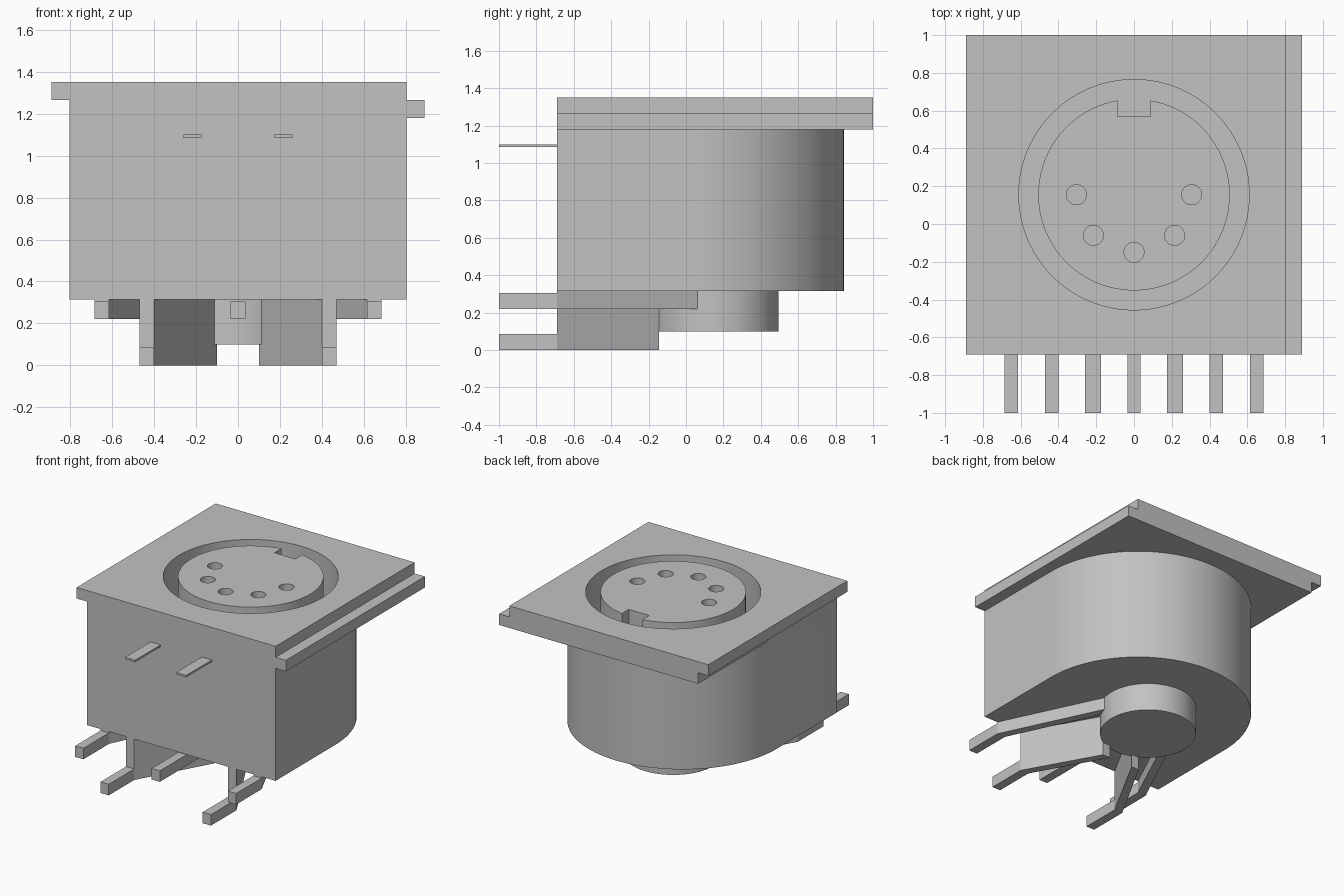
import bpy
import bmesh
from math import pi, sin, cos, asin, radians
from mathutils import Vector

old = bpy.data.objects.get("Cube")
if old:
    bpy.data.objects.remove(old, do_unlink=True)

grey = bpy.data.materials.new("plain grey")
grey.use_nodes = True
GREY = (0.54, 0.54, 0.54, 1)
grey.diffuse_color = GREY
grey.node_tree.nodes["Principled BSDF"].inputs["Base Color"].default_value = GREY


def prism(name, points, low, high, along_y=False):
    """Extrude a 2D outline along z, or an xz outline along y."""
    bm = bmesh.new()
    if along_y:
        verts = [bm.verts.new((a, low, b)) for a, b in points]
        step = Vector((0, high - low, 0))
    else:
        verts = [bm.verts.new((a, b, low)) for a, b in points]
        step = Vector((0, 0, high - low))
    face = bm.faces.new(verts)
    grown = bmesh.ops.extrude_face_region(bm, geom=[face])["geom"]
    bmesh.ops.translate(bm, vec=step, verts=[g for g in grown if isinstance(g, bmesh.types.BMVert)])
    bmesh.ops.recalc_face_normals(bm, faces=bm.faces)
    mesh = bpy.data.meshes.new(name)
    bm.to_mesh(mesh)
    bm.free()
    mesh.materials.append(grey)
    obj = bpy.data.objects.new(name, mesh)
    bpy.context.collection.objects.link(obj)
    return obj


def arc(cx, cy, r, start, end, count):
    return [(cx + r * cos(start + (end - start) * i / count),
             cy + r * sin(start + (end - start) * i / count)) for i in range(count + 1)]


def circle(cx, cy, r, count=64):
    return arc(cx, cy, r, 0, 2 * pi, count)[:-1]


def box(name, x0, x1, y0, y1, z0, z1):
    return prism(name, [(x0, y0), (x1, y0), (x1, y1), (x0, y1)], z0, z1)


def combine(target, other, operation):
    """Apply a boolean and discard the second solid."""
    other.hide_render = True
    mod = target.modifiers.new("join", "BOOLEAN")
    mod.operation, mod.solver, mod.object = operation, "EXACT", other
    bpy.context.view_layer.objects.active = target
    bpy.ops.object.modifier_apply(modifier=mod.name)
    bpy.data.objects.remove(other, do_unlink=True)


def smooth(obj):
    bpy.ops.object.select_all(action="DESELECT")
    obj.select_set(True)
    bpy.context.view_layer.objects.active = obj
    bpy.ops.object.shade_smooth_by_angle(angle=radians(30))


FRONT, TOP, UNDER, FLANGE = -0.69, 1.35, 0.315, 1.18
CY = 0.155          # socket centre
FLOOR = 0.6         # bottom of the socket groove

# Housing with rounded back, and flange with interlocking side lips
housing = prism("housing", [(-0.803, FRONT), (0.803, FRONT)] + arc(0, 0.042, 0.803, 0, pi, 64),
                UNDER, FLANGE + 0.05)
mid = 1.265
flange = prism("flange", [(-0.89, mid), (-0.803, mid), (-0.803, FLANGE), (0.89, FLANGE),
                          (0.89, mid), (0.803, mid), (0.803, TOP), (-0.89, TOP)],
               FRONT, 1.0, along_y=True)
combine(housing, flange, "UNION")

# Round socket well with a keyed core standing in it
combine(housing, prism("well_cutter", circle(0, CY, 0.61, 96), FLOOR, TOP + 0.1), "DIFFERENCE")
r, key = 0.507, 0.088
half = asin(key / r)
core = prism("core", arc(0, CY, r, pi / 2 + half, 2.5 * pi - half, 88)
             + [(key, 0.57), (-key, 0.57)], FLOOR - 0.1, TOP)
combine(housing, core, "UNION")

# Five contact holes
for x, y in [(-0.305, CY), (0.305, CY), (-0.215, -0.06), (0.215, -0.06), (0, -0.15)]:
    combine(housing, prism("hole_cutter", circle(x, y, 0.053, 32), FLOOR, TOP + 0.1), "DIFFERENCE")
smooth(housing)

# Round boss beneath the housing
smooth(prism("bottom_boss", circle(0, CY, 0.34), 0.1, UNDER))

# Solder pins
box("centre_pin", -0.035, 0.035, -1, -0.17, 0.22, 0.305)
for s, side in ((1, "left"), (-1, "right")):
    box(side + "_ground_tab", s * 0.175, s * 0.26, -1, FRONT + 0.02, 1.085, 1.1)
    box(side + "_outer_pin", s * 0.615, s * 0.685, -1, FRONT, 0.22, 0.305)
    prism(side + "_outer_arm", [(s * 0.615, FRONT), (s * 0.685, FRONT),
                                (s * 0.325, 0.065), (s * 0.26, 0.065)], 0.22, UNDER)
    box(side + "_inner_pin", s * 0.4, s * 0.47, -1, FRONT, 0, 0.085)
    prism(side + "_inner_blade", [(s * 0.4, FRONT), (s * 0.47, FRONT),
                                  (s * 0.165, -0.145), (s * 0.1, -0.145)], 0, UNDER)
